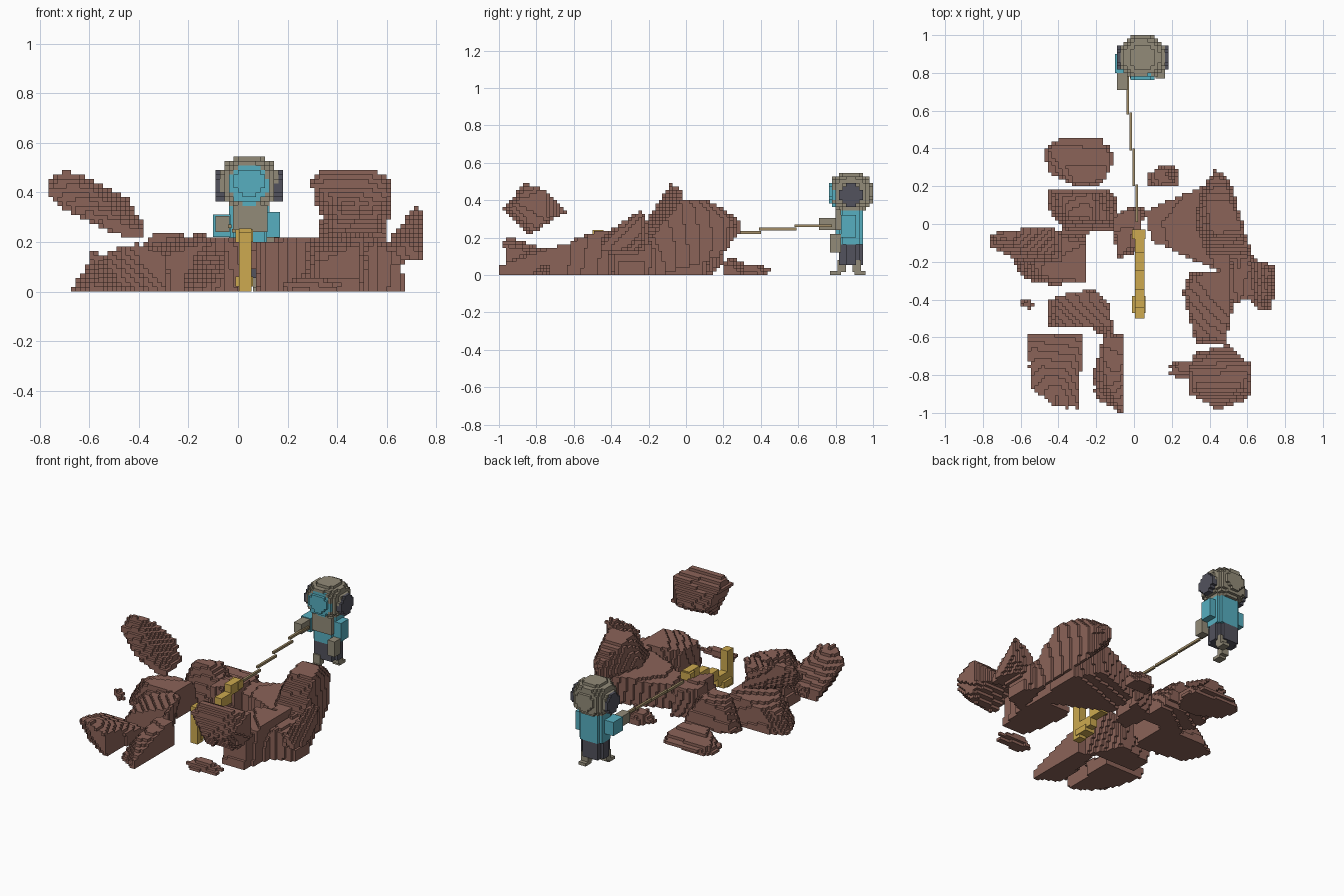
import bpy
import bmesh
from math import floor, ceil
from mathutils import Vector

if "Cube" in bpy.data.objects:
    bpy.data.objects.remove(bpy.data.objects["Cube"])

CELL = 2 / 110   # edge of one block


def material(name, colour):
    mat = bpy.data.materials.new(name)
    mat.use_nodes = True
    mat.diffuse_color = (*colour, 1)
    mat.node_tree.nodes["Principled BSDF"].inputs["Base Color"].default_value = (*colour, 1)
    return mat


ROCK = material("brown rock", (.26, .125, .098))
GREY = material("warm grey metal", (.29, .26, .19))
BLUE = material("teal blue", (.095, .43, .53))
DARK = material("dark slate", (.085, .085, .11))
GOLD = material("gold", (.61, .4, .08))
TAN = material("tan rope", (.36, .27, .14))


def finish(name, bm, mats):
    mesh = bpy.data.meshes.new(name)
    bm.to_mesh(mesh)
    bm.free()
    for mat in mats:
        mesh.materials.append(mat)
    obj = bpy.data.objects.new(name, mesh)
    bpy.context.collection.objects.link(obj)


def cells_in(low, high, test):
    """Map each grid cell whose centre passes the test to its result."""
    spans = [range(floor(a / CELL), ceil(b / CELL)) for a, b in zip(low, high)]
    found = {}
    for i in spans[0]:
        for j in spans[1]:
            for k in spans[2]:
                hit = test(Vector((i + .5, j + .5, k + .5)) * CELL)
                if hit is not None:
                    found[i, j, k] = hit
    return found


def build_blocks(name, cells, mats):
    """Skin the cells with only their outward faces."""
    bm = bmesh.new()
    verts = {}
    for cell, index in cells.items():
        for axis in range(3):
            u, w = (axis + 1) % 3, (axis + 2) % 3
            for side in (0, 1):
                near = list(cell)
                near[axis] += 2 * side - 1
                if tuple(near) in cells:
                    continue
                corners = []
                for du, dw in ((0, 0), (1, 0), (1, 1), (0, 1)):
                    p = list(cell)
                    p[axis] += side
                    p[u] += du
                    p[w] += dw
                    key = tuple(p)
                    if key not in verts:
                        verts[key] = bm.verts.new(Vector(key) * CELL)
                    corners.append(verts[key])
                if not side:
                    corners.reverse()
                bm.faces.new(corners).material_index = index
    finish(name, bm, mats)


def hull_cells(points):
    """Fill the convex hull of points, given in hundredths, with blocks."""
    pts = [Vector(p) / 100 for p in points]
    bm = bmesh.new()
    for p in pts:
        bm.verts.new(p)
    bmesh.ops.convex_hull(bm, input=bm.verts[:])
    middle = sum(pts, Vector()) / len(pts)
    planes = []
    for face in bm.faces:
        face.normal_update()
        n = face.normal.copy()
        d = n.dot(face.verts[0].co)
        planes.append((n, d) if n.dot(middle) < d else (-n, -d))
    bm.free()
    low = [min(p[a] for p in pts) for a in range(3)]
    high = [max(p[a] for p in pts) for a in range(3)]
    return cells_in(low, high, lambda c: 0 if all(n.dot(c) <= d + .003 for n, d in planes) else None)


def rock(name, *hulls):
    cells = {}
    for points in hulls:
        cells.update(hull_cells(points))
    build_blocks(name, cells, [ROCK])


# Raised boulders
rock("raised_rock_right", [(-76, -5, 46), (-69, -8, 49), (-76, -12, 40), (-45, -2, 38), (-38, -4, 26),
     (-38, -20, 23), (-46, -19, 22), (-58, -21, 29), (-72, -12, 34), (-60, -3, 45)])
rock("raised_rock_left", [(32, -68, 34), (30, -76, 44), (30, -90, 43), (33, -86, 49), (56, -86, 49),
     (61, -90, 40), (61, -74, 30), (61, -76, 45), (50, -64, 34), (44, -98, 35), (57, -94, 35),
     (38, -85, 23), (58, -82, 23)])

# Ground rocks on the model's right
rock("ground_rock_right", [(-68, -10, 0), (-62, -25, 0), (-27, -30, 0), (-25, -5, 0), (-58, -4, 0),
     (-53, -31, 4), (-42, -32, 10), (-60, -12, 11), (-48, -27, 18), (-26, -30, 18), (-26, -10, 17), (-50, -6, 14)])
rock("ground_rock_inner", [(-45, 18, 6), (-45, 8, 4), (-36, -5, 0), (-9, -4, 0), (-9, 14, 0),
     (-13, 18, 8), (-35, 5, 23), (-23, 3, 23), (-23, 15, 22), (-40, 15, 18), (-11, 2, 14)])
rock("front_rock_middle",
     [(-46, -55, 0), (-46, -42, 0), (-22, -36, 0), (-15, -55, 0), (-42, -39, 15),
      (-24, -35, 21), (-15, -42, 23), (-15, -55, 19), (-40, -54, 10)],
     [(-24, -36, 0), (-20, -35, 22), (-14, -42, 23), (-10, -60, 20), (-10, -60, 0), (-22, -56, 4)])
rock("front_rock_outer", [(-53, -59, 0), (-28, -59, 0), (-29, -95, 0), (-48, -85, 2), (-57, -59, 7),
     (-28, -59, 5), (-29, -97, 15), (-42, -97, 19), (-40, -90, 19), (-54, -87, 15)])
rock("front_rock_inner", [(-15, -58, 0), (-5, -58, 0), (-5, -101, 0), (-6, -99, 5), (-20, -92, 0),
     (-22, -82, 3), (-14, -84, 12), (-16, -60, 16), (-5, -60, 17), (-8, -80, 13)])
rock("back_slab", [(-48, 38, 0), (-45, 27, 0), (-30, 20, 0), (-17, 21, 0), (-10, 36, 0), (-18, 46, 2),
     (-38, 47, 2), (-44, 40, 5), (-30, 22, 7), (-16, 24, 7), (-14, 38, 5)])

# Middle and left rock mass
rock("centre_rock", [(-11, 2, 0), (-9, -19, 0), (2, -14, 0), (5, 8, 0), (-11, 2, 20), (-8, -16, 22),
     (2, -12, 19), (4, 6, 20), (-3, 9, 18)])
rock("main_rock",
     [(6, 7, 20), (7, 6, 4), (10, -9, 0), (10, -9, 20), (28, -14, 0), (38, 19, 5), (38, 20, 21),
      (52, -28, 0), (50, -26, 23), (55, 8, 22), (55, 8, 0)],
     [(32, 0, 24), (36, 18, 24), (43, 29, 23), (43, 28, 30), (51, 22, 30), (52, 18, 10), (38, 12, 39),
      (51, 13, 39), (57, -3, 39), (42, -4, 40), (61, -20, 18), (62, -16, 0), (40, -18, 22)])
rock("front_rock_left", [(30, -26, 0), (26, -36, 2), (33, -63, 0), (48, -63, 0), (52, -46, 0),
     (53, -24, 0), (28, -35, 20), (33, -60, 15), (48, -61, 18), (51, -45, 24), (51, -25, 24), (33, -27, 23)])
rock("side_rock_left",
     [(53, -42, 0), (67, -36, 0), (67, -24, 0), (60, -12, 0), (54, -12, 22), (65, -20, 17),
      (65, -38, 15), (54, -41, 20)],
     [(58, -38, 10), (60, -18, 10), (72, -46, 14), (75, -36, 14), (75, -26, 22), (73, -22, 34),
      (71, -26, 34), (62, -20, 22), (67, -45, 20)])

# Loose stones
rock("flat_stone", [(19, -74, 0), (19, -79, 3), (24, -82, 0), (40, -80, 0), (42, -74, 3), (24, -73, 5), (32, -76, 6)])
rock("small_stone_front", [(-61, -40, 12), (-60, -43, 16), (-56, -45, 11), (-53, -43, 12), (-56, -40, 15)])
rock("small_stone_back", [(8, 20, 0), (8, 26, 3), (14, 31, 0), (23, 30, 0), (24, 20, 0), (14, 29, 8), (22, 22, 8), (12, 21, 6)])

# Diver helmet with a round visor and side plates
HEAD = Vector((.044, .882, .442))


def helmet(c):
    d = c - HEAD
    if (abs(d.x) / .118) ** 2.5 + (abs(d.y) / .118) ** 2.5 + (abs(d.z) / .107) ** 2.5 > 1:
        return None
    return 1 if d.y < -.07 and d.x ** 2 + (d.z + .01) ** 2 < .08 ** 2 else 0


def ear(c):
    d = c - HEAD
    return 0 if .1 < abs(d.x) < .14 and d.y ** 2 + (d.z + .015) ** 2 < .058 ** 2 else None


build_blocks("helmet", cells_in((-.1, .74, .32), (.2, 1, .56), helmet), [GREY, BLUE])
build_blocks("helmet_side_plates", cells_in((-.12, .78, .34), (.2, .98, .54), ear), [DARK])


def block(name, low, high, mat):
    bm = bmesh.new()
    bmesh.ops.create_cube(bm, size=1)
    for v in bm.verts:
        v.co = [a + (t + .5) * (b - a) for a, b, t in zip(low, high, v.co)]
    finish(name, bm, [mat])


# Diver body and limbs
def body(width):
    def test(c):
        d = c - Vector((.044, .88, 0))
        return 0 if (abs(d.x) / width) ** 3 + (abs(d.y) / .066) ** 3 < 1 else None
    return test


build_blocks("torso", cells_in((-.08, .8, .18), (.16, .96, .35), body(.085)), [BLUE])
build_blocks("trousers", cells_in((-.08, .8, .07), (.16, .96, .18), body(.075)), [DARK])
block("chest_plate", (-.02, .8, .24), (.12, .83, .35), GREY)
block("left_arm", (.115, .83, .2), (.17, .91, .32), BLUE)
block("left_hand", (.115, .77, .12), (.165, .83, .22), GREY)
block("right_arm", (-.1, .8, .22), (-.03, .9, .31), BLUE)
block("right_hand", (-.09, .71, .24), (-.035, .81, .305), GREY)
for side, x, y, toe in (("right", -.02, .81, .77), ("left", .06, .89, .9)):
    block(side + "_shin", (x, y, .015), (x + .05, y + .045, .08), GREY)
    block(side + "_foot", (x, toe, 0), (x + .05, toe + .06, .02), GREY)

# Stepped rope
for i in range(4):
    y = .01 + .19 * i
    block(f"rope_{i}", (.007 - .016 * i, y, .202 + .018 * i), (.022 - .016 * i, y + .2, .217 + .018 * i), TAN)

# Stepped gold rail ending in an upright post
for i in range(4):
    y = -.04 - .1 * i
    block(f"gold_rail_{i}", (.005, y - .11, .19 - .05 * i), (.055, y, .255 - .05 * i), GOLD)
block("gold_post", (.005, -.5, 0), (.055, -.44, .24), GOLD)
block("gold_post_band", (-.01, -.47, .02), (.06, -.38, .06), GOLD)
block("gold_rail_end", (-.01, -.08, .2), (.06, -.03, .25), GOLD)
